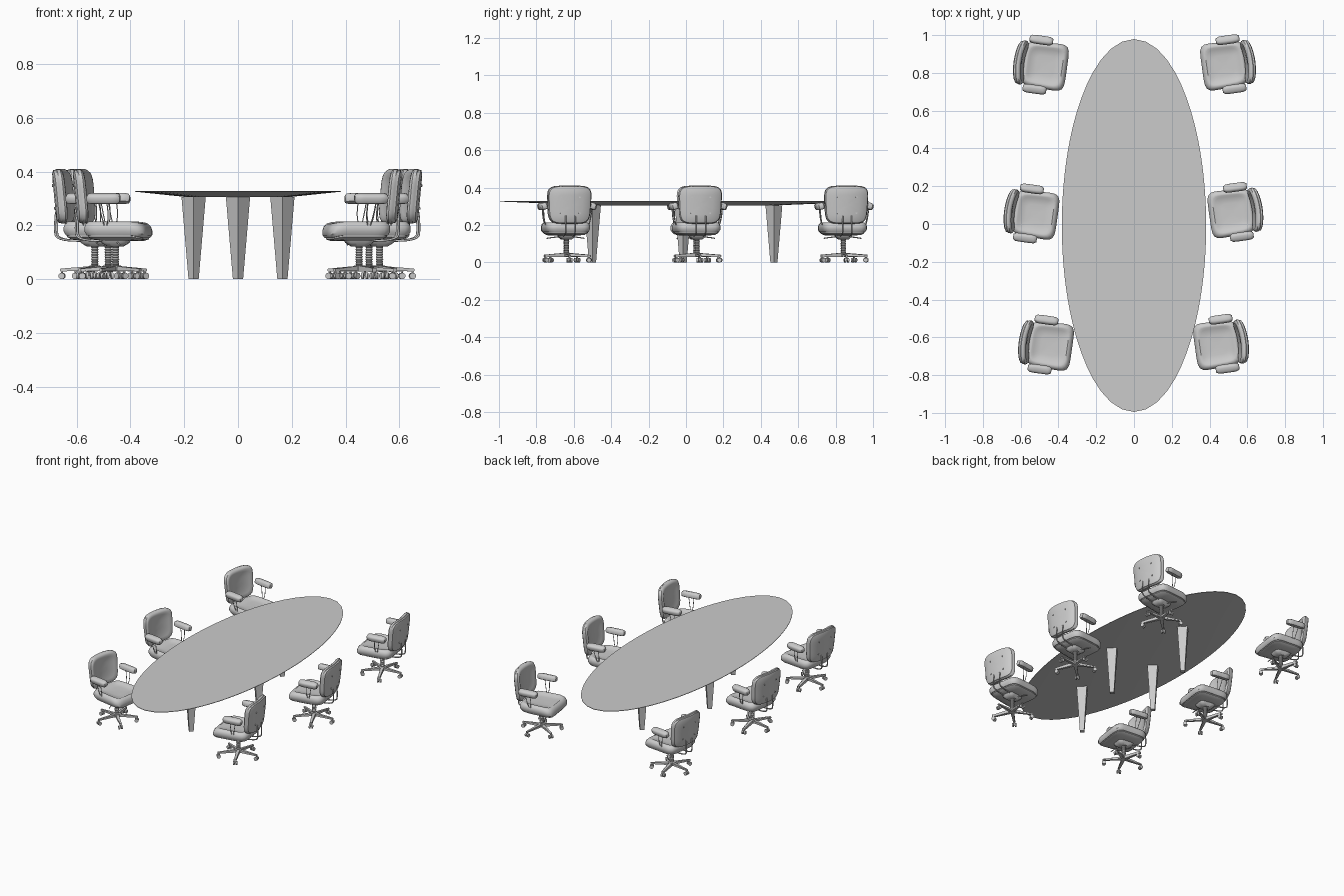
import bpy
import bmesh
from math import cos, sin, pi, radians
from mathutils import Matrix, Vector

cube = bpy.data.objects.get("Cube")
if cube:
    bpy.data.objects.remove(cube, do_unlink=True)


def finish(name, bm, angle=40):
    """Turn a bmesh into a linked object, smooth below the given angle."""
    bmesh.ops.recalc_face_normals(bm, faces=bm.faces)
    mesh = bpy.data.meshes.new(name)
    bm.to_mesh(mesh)
    bm.free()
    mesh.shade_smooth()
    mesh.set_sharp_from_angle(angle=radians(angle))
    obj = bpy.data.objects.new(name, mesh)
    bpy.context.collection.objects.link(obj)
    return obj


def loft(name, rings, power=2, segments=48, deform=None, angle=40):
    """Stack superelliptic rings (half width, half depth, height), capped."""
    bm = bmesh.new()
    loops = []
    for a, b, z in rings:
        loop = []
        for i in range(segments):
            t = 2 * pi * i / segments
            r = (abs(cos(t) / a) ** power + abs(sin(t) / b) ** power) ** (-1 / power)
            p = Vector((r * cos(t), r * sin(t), z))
            loop.append(bm.verts.new(deform(p) if deform else p))
        loops.append(loop)
    for low, high in zip(loops, loops[1:]):
        for i in range(segments):
            j = (i + 1) % segments
            bm.faces.new((low[i], low[j], high[j], high[i]))
    bm.faces.new(loops[0][::-1])
    bm.faces.new(loops[-1])
    return finish(name, bm, angle)


def pad(name, a, b, profile, **options):
    """Cushion given by (inset, height) steps from underside to top."""
    return loft(name, [(a - i, b - i, z) for i, z in profile], **options)


def cylinder(bm, radius, depth, matrix, top=None, segments=16):
    bmesh.ops.create_cone(bm, cap_ends=True, segments=segments, radius1=radius,
                          radius2=radius if top is None else top,
                          depth=depth, matrix=matrix)


def rods(name, paths, radius):
    """Smooth round bars through the given points."""
    curve = bpy.data.curves.new(name, "CURVE")
    curve.dimensions = "3D"
    curve.bevel_depth = radius
    curve.bevel_resolution = 2
    curve.use_fill_caps = True
    for path in paths:
        spline = curve.splines.new("NURBS")
        spline.points.add(len(path) - 1)
        for point, co in zip(spline.points, path):
            point.co = (*co, 1)
        spline.order_u = 3
        spline.use_endpoint_u = True
    obj = bpy.data.objects.new(name, curve)
    bpy.context.collection.objects.link(obj)
    return obj


def move(x, y, z):
    return Matrix.Translation((x, y, z))


# Table: flat oval top whose underside swells gently
top = loft("table_top", [(0.19, 0.5, 0.305), (0.382, 0.987, 0.325), (0.382, 0.987, 0.328)],
           segments=96, angle=10)
top.location.y = -0.008

# Table legs: four tapered square posts set cornerwise
for side, (x, y) in {"right": (-0.165, -0.015), "left": (0.165, -0.015),
                     "front": (0, -0.5), "back": (0, 0.47)}.items():
    bm = bmesh.new()
    cylinder(bm, 0.019, 0.305, move(x, y, 0.1525), top=0.045, segments=4)
    finish("table_leg_" + side, bm, 20)

# Chair parts, built at the origin facing +x
parts = []


def seat_shape(p):
    # waterfall front edge and slightly narrower rear
    drop = 3.0 * max(0, p.x - 0.05) ** 2
    return Vector((p.x + 0.01, p.y * (1 + 0.4 * p.x), p.z - drop))


parts.append(pad("seat_cushion", 0.118, 0.122,
                 [(0.03, 0.158), (0.008, 0.163), (0.0, 0.177), (0.0, 0.193),
                  (0.005, 0.206), (0.015, 0.214), (0.026, 0.214),
                  (0.036, 0.207), (0.07, 0.204), (0.105, 0.203)],
                 power=6, deform=seat_shape))
parts.append(pad("seat_shell", 0.11, 0.114,
                 [(0.06, 0.143), (0.02, 0.147), (0.004, 0.157), (0.004, 0.17)],
                 power=6, deform=seat_shape))


def back_shape(p):
    # wrap the sides forward, lean the top rearward, narrow the base
    return Vector((-0.15 + p.z - 0.09 * p.y + 1.5 * p.x ** 2,
                   p.x * (1 + 0.5 * p.y), 0.308 + p.y))


parts.append(pad("back_cushion", 0.115, 0.102,
                 [(0.09, 0.0), (0.05, 0.0), (0.018, 0.001), (0.004, 0.006),
                  (0.003, 0.015), (0.0, 0.018), (0.0, 0.03), (0.006, 0.038),
                  (0.016, 0.042), (0.03, 0.039), (0.06, 0.036), (0.09, 0.036)],
                 power=5, deform=back_shape))

# Screw caps on the back
bm = bmesh.new()
for y in (-0.05, 0.05):
    for v in (-0.045, 0.04):
        x = back_shape(Vector((y, v, 0))).x
        cylinder(bm, 0.005, 0.006, move(x, y, 0.308 + v) @ Matrix.Rotation(pi / 2, 4, "Y"),
                 segments=10)
parts.append(finish("back_screws", bm))

# Armrests with thin supports
for side, s in (("left", 1), ("right", -1)):
    tilt = move(-0.027, s * 0.131, 0.3) @ Matrix.Rotation(-s * radians(15), 4, "X")
    parts.append(pad("armrest_" + side, 0.063, 0.022,
                     [(0.01, -0.018), (0.003, -0.015), (0, -0.007), (0, 0.008),
                      (0.004, 0.015), (0.012, 0.019)],
                     power=5, segments=32, deform=lambda p, m=tilt: m @ p))
parts.append(rods("arm_supports",
                  [[(x, s * 0.13, 0.285), (x + 0.008, s * 0.128, 0.24),
                    (-0.02, s * 0.112, 0.18), (-0.02, s * 0.07, 0.15)]
                   for s in (1, -1) for x in (-0.045, -0.015)], 0.002))

# Bars joining back and seat, and the height lever
parts.append(rods("back_bars",
                  [[(-0.142, y, 0.25), (-0.148, y, 0.19), (-0.14, y, 0.142), (-0.05, y, 0.143)]
                   for y in (-0.025, 0.025)], 0.004))
parts.append(rods("height_lever",
                  [[(0, 0, 0.138), (0.02, -0.06, 0.136), (0.03, -0.1, 0.128)]], 0.003))

# Tilt housing and ribbed column
parts.append(loft("tilt_housing", [(0.03, 0.025, 0.122), (0.05, 0.04, 0.135), (0.055, 0.045, 0.148)],
                  power=5, segments=32))
ribs = [(0.02, 0.02, 0.03), (0.02, 0.02, 0.05)]
for i in range(8):
    z = 0.052 + i * 0.009
    ribs += [(0.011, 0.011, z), (0.014, 0.014, z + 0.004)]
parts.append(loft("column", ribs + [(0.012, 0.012, 0.126)], segments=20))

# Five-spoke base with twin-wheel casters
spokes, casters = bmesh.new(), bmesh.new()
for k in range(5):
    turn = Matrix.Rotation(pi + k * 2 * pi / 5, 4, "Z")
    spoke = bmesh.ops.create_cube(spokes, size=1)["verts"]
    for v in spoke:
        outer = v.co.x > 0
        v.co = turn @ Vector((0.13 if outer else 0.01,
                              v.co.y * (0.013 if outer else 0.022),
                              0.034 + v.co.z * 0.01 if outer else 0.04 + v.co.z * 0.018))
    cylinder(casters, 0.004, 0.022, turn @ move(0.123, 0, 0.022), segments=8)
    for y in (-0.008, 0.008):
        cylinder(casters, 0.012, 0.009,
                 turn @ move(0.123, y, 0.012) @ Matrix.Rotation(pi / 2, 4, "X"))
bmesh.ops.bevel(spokes, geom=spokes.edges[:], offset=0.002, segments=2, affect="EDGES")
parts.append(finish("base_spokes", spokes))
parts.append(finish("casters", casters))

# Six chairs: three a side, each turned slightly toward the front
places = {"right_front": (-0.455, -0.642), "right_middle": (-0.532, 0.052),
          "right_back": (-0.482, 0.84), "left_front": (0.45, -0.638),
          "left_middle": (0.526, 0.06), "left_back": (0.487, 0.842)}
for place, (x, y) in places.items():
    angle = radians(-8) if x < 0 else radians(188)
    for part in parts:
        copy = part.copy()
        copy.name = "chair_" + place + "_" + part.name
        copy.matrix_world = move(x, y, 0) @ Matrix.Rotation(angle, 4, "Z")
        bpy.context.collection.objects.link(copy)
for part in parts:
    bpy.data.objects.remove(part, do_unlink=True)
